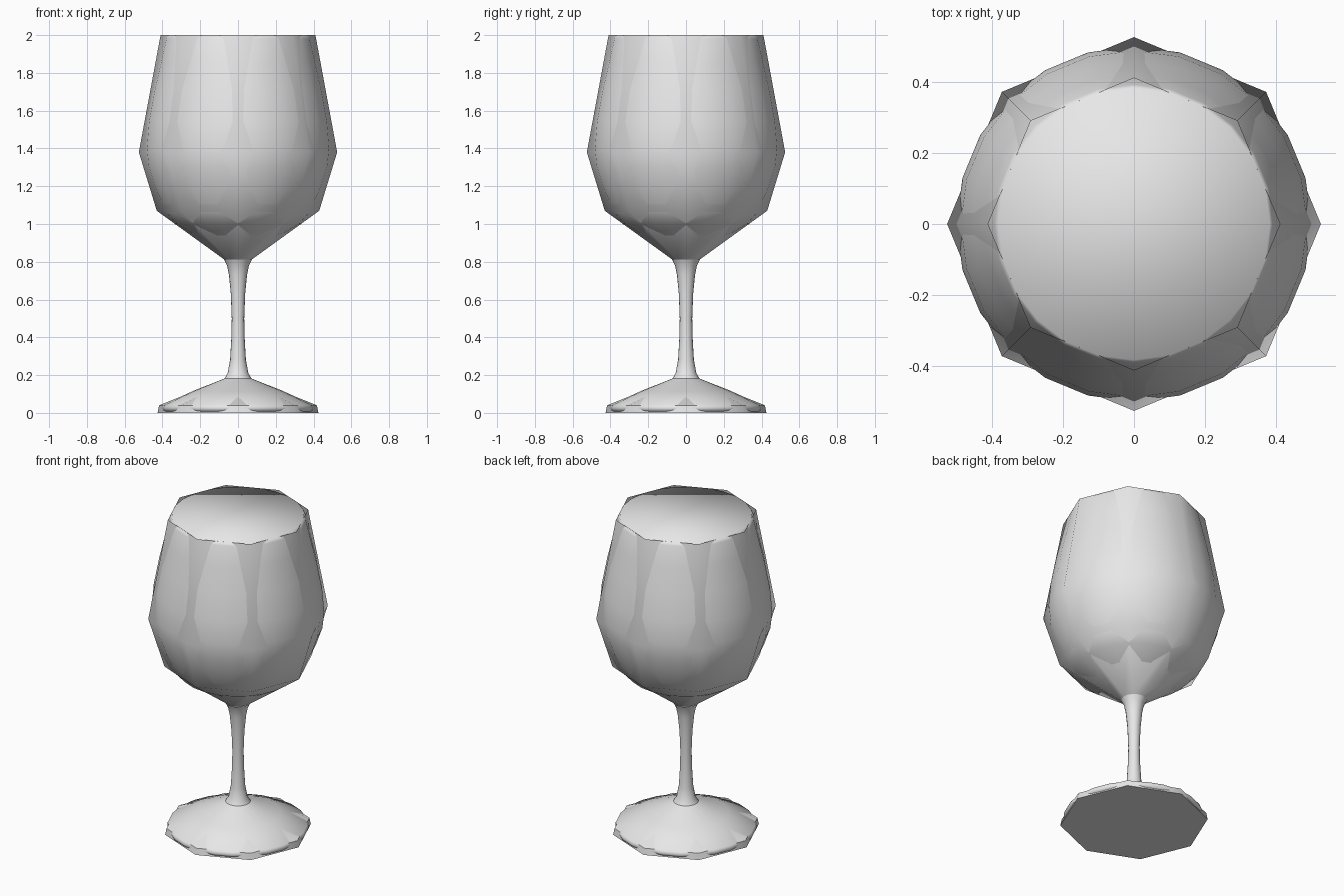
import bpy
import bmesh
from math import cos, sin, tau

cube = bpy.data.objects.get("Cube")
if cube:
    bpy.data.objects.remove(cube, do_unlink=True)

# Single pale grey colour
grey = bpy.data.materials.new("pale_grey")
grey.use_nodes = True
colour = (0.8, 0.8, 0.8, 1)
grey.diffuse_color = colour
grey.node_tree.nodes["Principled BSDF"].inputs["Base Color"].default_value = colour


def lathe(name, profile, sides, cap_bottom=False, cap_top=False):
    """Turn a bottom-to-top (radius, height) profile around z."""
    bm = bmesh.new()
    rings = [[bm.verts.new((r * cos(tau * i / sides), r * sin(tau * i / sides), z))
              for i in range(sides)] for r, z in profile]
    for low, high in zip(rings, rings[1:]):
        for i in range(sides):
            j = (i + 1) % sides
            bm.faces.new((low[i], low[j], high[j], high[i]))
    if cap_bottom:
        bm.faces.new(rings[0][::-1])
    if cap_top:
        bm.faces.new(rings[-1])
    for face in bm.faces:
        face.smooth = True
    mesh = bpy.data.meshes.new(name)
    bm.to_mesh(mesh)
    bm.free()
    mesh.materials.append(grey)
    obj = bpy.data.objects.new(name, mesh)
    bpy.context.collection.objects.link(obj)
    return obj


def sharpen(obj, is_sharp):
    """Mark edges sharp where the rule on their two end points holds."""
    bm = bmesh.new()
    bm.from_mesh(obj.data)
    for edge in bm.edges:
        if is_sharp(*(v.co for v in edge.verts)):
            edge.smooth = False
    bm.to_mesh(obj.data)
    bm.free()


# Eight-sided outer bowl
lathe("faceted_bowl", [(0.07, 0.81), (0.43, 1.07), (0.525, 1.38), (0.41, 2.0)], 8)

# Round bowl that shows through the flats, closed by a flat top inside a fine lip
lathe("round_bowl",
      [(0.06, 0.81), (0.15, 0.88), (0.24, 0.945), (0.335, 1.0), (0.39, 1.06),
       (0.45, 1.19), (0.488, 1.3), (0.499, 1.4), (0.487, 1.54), (0.455, 1.71),
       (0.42, 1.86), (0.392, 1.98), (0.382, 2.0)], 24, cap_top=True)

# Slender stem, flared at both ends
lathe("stem",
      [(0.073, 0.18), (0.055, 0.21), (0.042, 0.28), (0.035, 0.4), (0.033, 0.5),
       (0.038, 0.63), (0.048, 0.73), (0.058, 0.78), (0.074, 0.812)], 16)

# Eight-sided foot with a flat underside
foot = lathe("faceted_foot", [(0.426, 0), (0.418, 0.04), (0.07, 0.18)], 8,
             cap_bottom=True, cap_top=True)
sharpen(foot, lambda a, b: a.z == b.z)

# Round foot with a soft edge
lathe("round_foot",
      [(0.385, 0.002), (0.402, 0.012), (0.408, 0.025), (0.4, 0.042),
       (0.24, 0.115), (0.072, 0.182)], 24)
